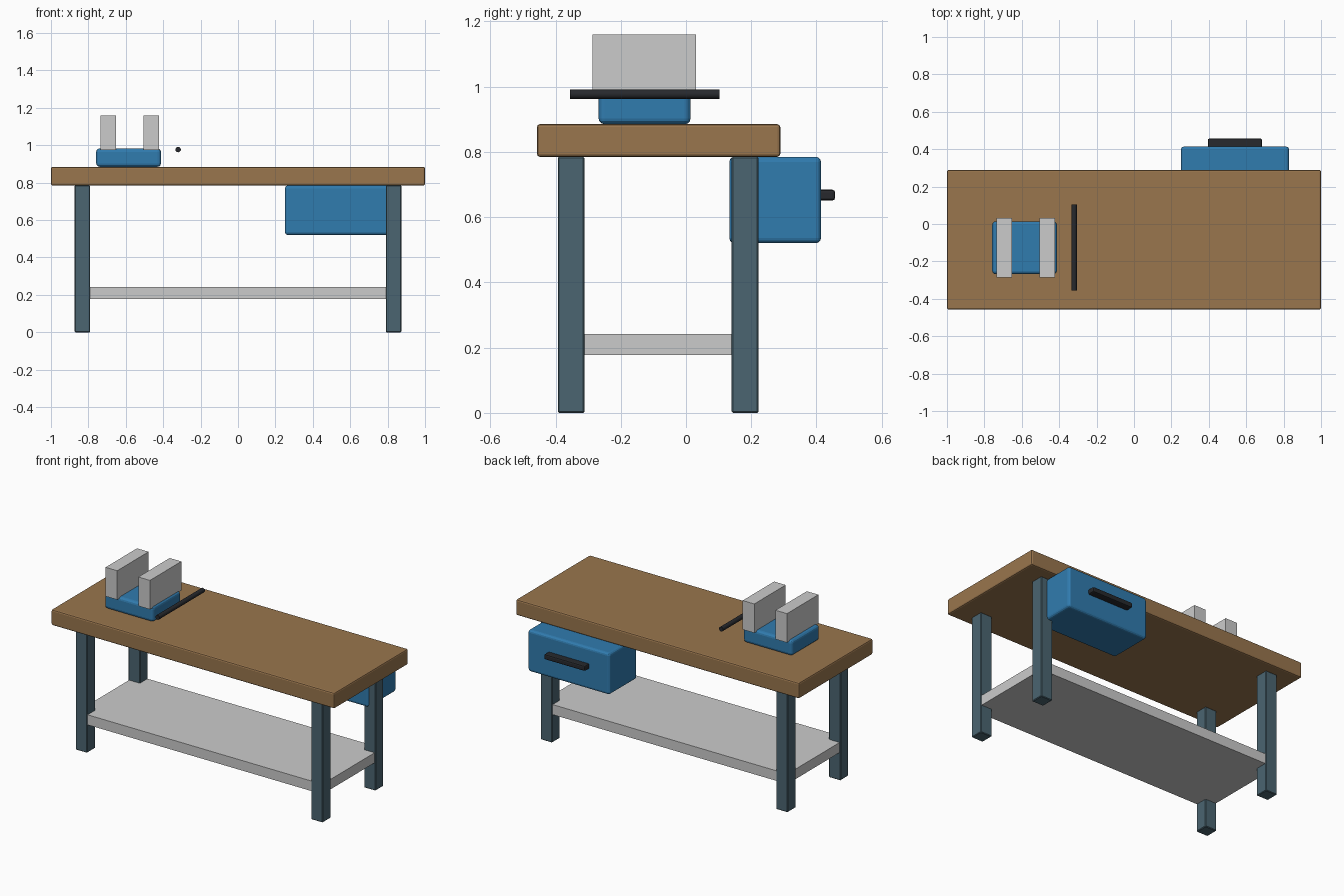
import bpy
import bmesh
import math
from mathutils import Matrix, Vector

if "Cube" in bpy.data.objects:
    bpy.data.objects.remove(bpy.data.objects["Cube"])


def material(name, rgb):
    m = bpy.data.materials.new(name)
    m.diffuse_color = (*rgb, 1)
    m.use_nodes = True
    m.node_tree.nodes["Principled BSDF"].inputs["Base Color"].default_value = m.diffuse_color
    return m


WOOD = material("wood", (0.32, 0.18, 0.075))
BLUE = material("blue_paint", (0.03, 0.20, 0.43))
STEEL = material("dark_steel", (0.07, 0.13, 0.165))
BLACK = material("black_rubber", (0.02, 0.022, 0.026))


def add_object(name, bm, mat):
    mesh = bpy.data.meshes.new(name)
    bm.to_mesh(mesh)
    bm.free()
    ob = bpy.data.objects.new(name, mesh)
    bpy.context.collection.objects.link(ob)
    if mat:
        mesh.materials.append(mat)
    return ob


def box(name, x, y, z, mat=None, bevel=0.0, segments=2):
    """Box from (min, max) ranges, with optionally rounded edges."""
    bm = bmesh.new()
    size = [r[1] - r[0] for r in (x, y, z)]
    centre = Vector([(r[0] + r[1]) / 2 for r in (x, y, z)])
    bmesh.ops.create_cube(bm, size=1, matrix=Matrix.Translation(centre) @ Matrix.Diagonal((*size, 1)))
    ob = add_object(name, bm, mat)
    if bevel:
        mod = ob.modifiers.new("rounded_edges", 'BEVEL')
        mod.width = bevel
        mod.segments = segments
    return ob


# Bench top
box("bench_top", (-1, 1), (-0.457, 0.289), (0.785, 0.885), WOOD, 0.009)

# Four legs
for side, cx in (("left", -0.832), ("right", 0.832)):
    for end, cy in (("front", -0.352), ("back", 0.181)):
        box(f"{end}_{side}_leg", (cx - 0.041, cx + 0.041), (cy - 0.041, cy + 0.041),
            (0, 0.785), STEEL, 0.004, 1)

# Lower shelf, let into the legs
box("lower_shelf", (-0.867, 0.867), (-0.387, 0.216), (0.178, 0.242))

# Drawer box hung under the top, with its pull
box("drawer", (0.251, 0.829), (0.133, 0.414), (0.520, 0.785), BLUE, 0.016, 3)
box("drawer_handle", (0.395, 0.684), (0.405, 0.457), (0.651, 0.684), BLACK, 0.008)

# Vise: base, two jaws
box("vise_base", (-0.758, -0.412), (-0.268, 0.014), (0.885, 0.983), BLUE, 0.018, 3)
for name, x0 in (("fixed_jaw", -0.735), ("moving_jaw", -0.504)):
    box(name, (x0, x0 + 0.082), (-0.286, 0.031), (0.975, 1.16))

# Vise handle bar
bm = bmesh.new()
bmesh.ops.create_cone(bm, cap_ends=True, segments=20, radius1=0.0145, radius2=0.0145, depth=0.458,
                      matrix=Matrix.Translation((-0.32, -0.126, 0.977)) @ Matrix.Rotation(math.pi / 2, 4, 'X'))
bar = add_object("vise_handle", bm, BLACK)
for p in bar.data.polygons:
    p.use_smooth = len(p.vertices) == 4
for e in bar.data.edges:
    a, b = (bar.data.vertices[i].co.y for i in e.vertices)
    e.use_edge_sharp = abs(a - b) < 0.01
